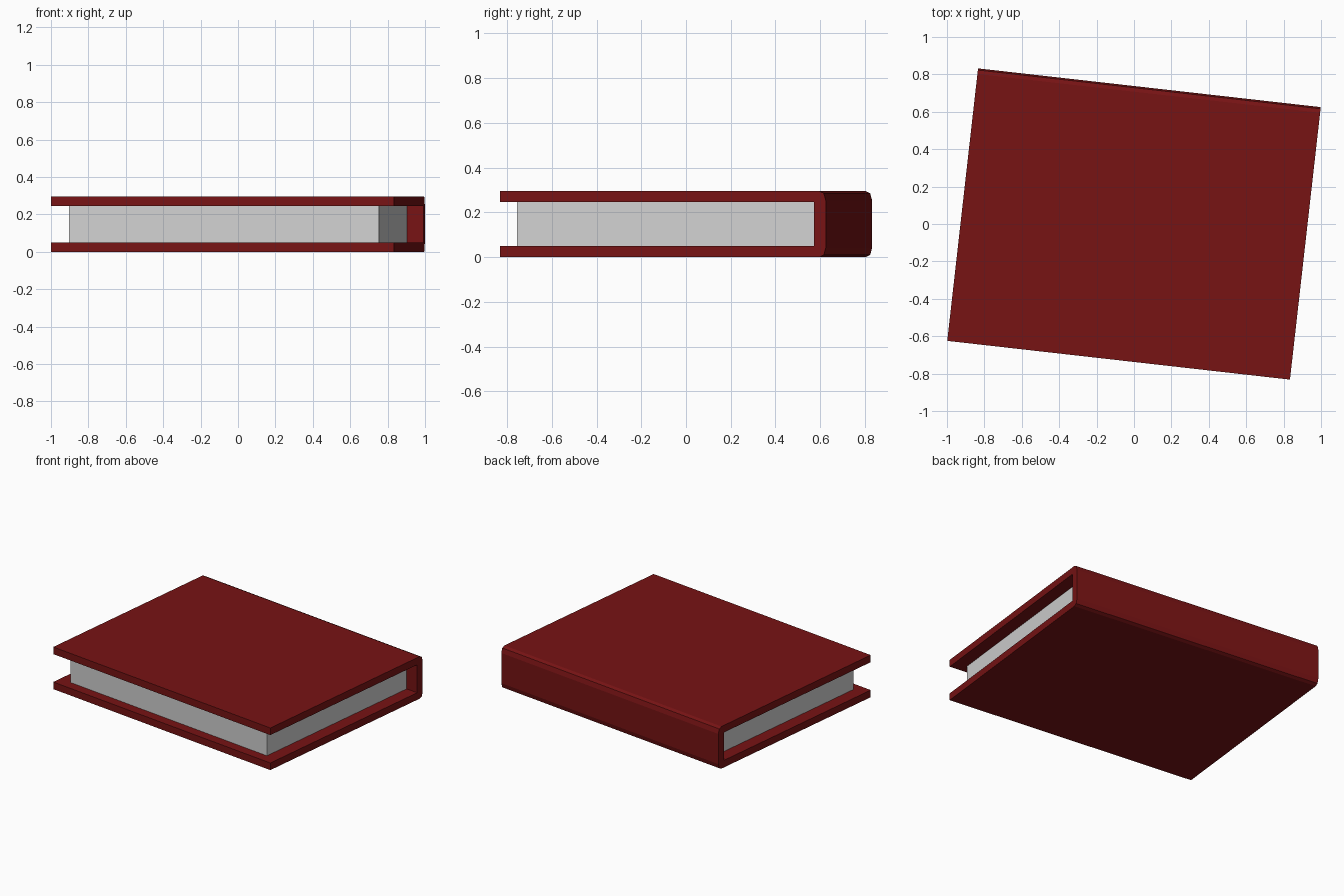
import bpy, bmesh, math

if "Cube" in bpy.data.objects:
    bpy.data.objects.remove(bpy.data.objects["Cube"])

ANGLE = math.radians(-6.45)
W, D, H, T = 1.844, 1.466, 0.296, 0.05   # width, depth, height, cover thickness


def material(name, rgb):
    m = bpy.data.materials.new(name)
    m.diffuse_color = (*rgb, 1.0)
    m.use_nodes = True
    m.node_tree.nodes["Principled BSDF"].inputs["Base Color"].default_value = m.diffuse_color
    return m


def extrude_profile(name, profile, width, mat):
    """Extrude a closed (y, z) profile along x, centred, then turn the part."""
    bm = bmesh.new()
    face = bm.faces.new([bm.verts.new((-width / 2, y, z)) for y, z in profile])
    res = bmesh.ops.extrude_face_region(bm, geom=[face])
    moved = [g for g in res["geom"] if isinstance(g, bmesh.types.BMVert)]
    bmesh.ops.translate(bm, verts=moved, vec=(width, 0, 0))
    bmesh.ops.recalc_face_normals(bm, faces=bm.faces)
    mesh = bpy.data.meshes.new(name)
    bm.to_mesh(mesh)
    bm.free()
    mesh.materials.append(mat)
    obj = bpy.data.objects.new(name, mesh)
    obj.rotation_euler.z = ANGLE
    bpy.context.collection.objects.link(obj)
    return obj


red = material("dark red cover", (0.185, 0.0065, 0.007))
paper = material("paper grey", (0.64, 0.64, 0.64))

# Cover: a U-shaped section with a softened spine at the back
f, b = -D / 2, D / 2
inner = b - 0.054
lower = [(f, T), (f, 0), (b - 0.03, 0), (b - 0.009, 0.01), (b, 0.042)]
upper = [(y, H - z) for y, z in reversed(lower)]
extrude_profile("book_cover", lower + upper + [(inner, H - T), (inner, T)], W, red)

# Page block: set in from the three open edges, touching the spine
pf = -0.666
extrude_profile("page_block", [(pf, T), (inner, T), (inner, H - T), (pf, H - T)],
                1.667, paper)
